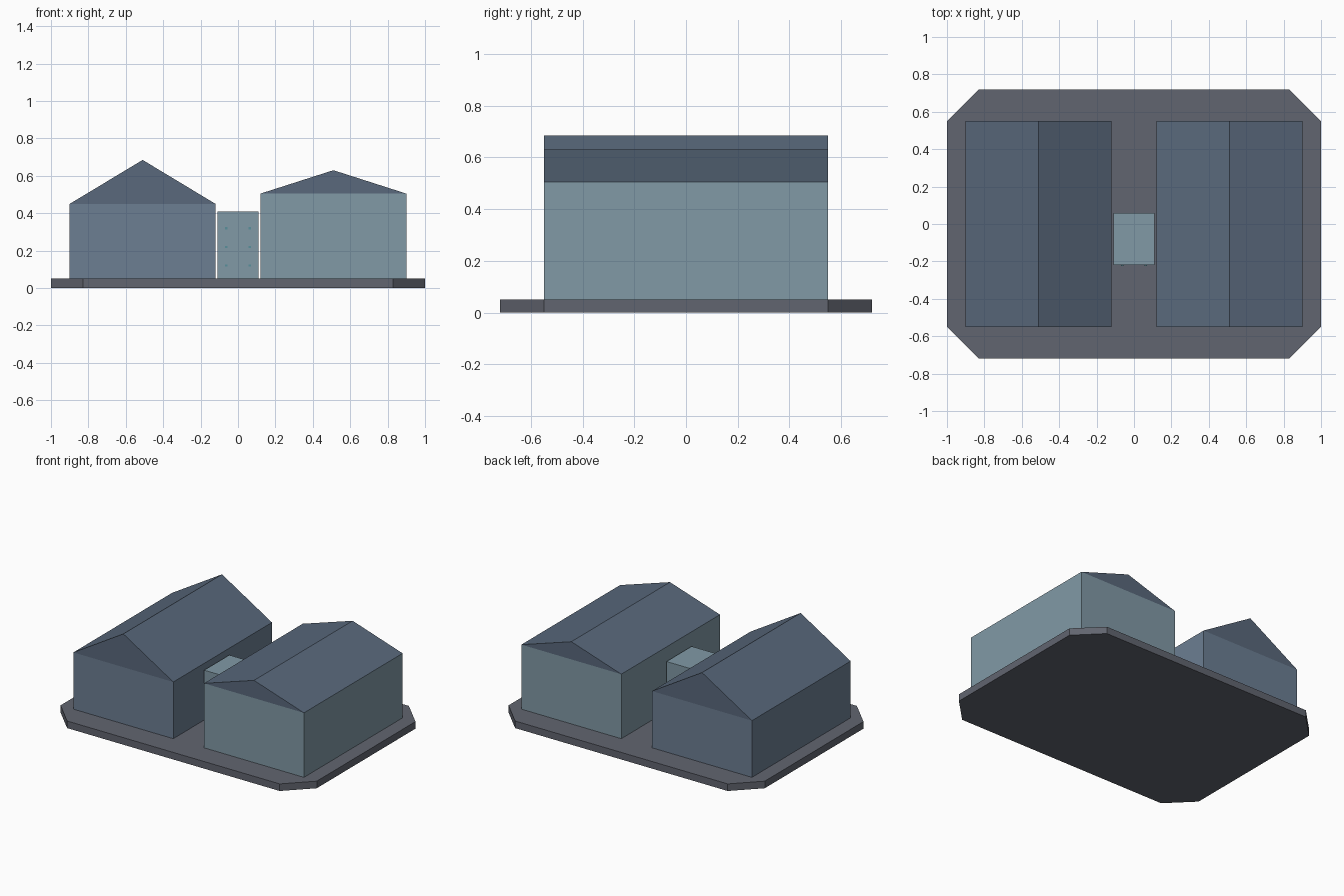
import bpy, bmesh

if "Cube" in bpy.data.objects:
    bpy.data.objects.remove(bpy.data.objects["Cube"])


def material(name, rgb):
    m = bpy.data.materials.new(name)
    m.diffuse_color = (*rgb, 1)
    m.use_nodes = True
    m.node_tree.nodes["Principled BSDF"].inputs["Base Color"].default_value = m.diffuse_color
    return m


ground_mat = material("ground_grey", (0.12, 0.13, 0.16))
roof_mat = material("slate_roof", (0.10, 0.14, 0.20))
blue_wall = material("blue_wall", (0.15, 0.21, 0.29))
teal_wall = material("teal_wall", (0.22, 0.32, 0.38))
teal_dark = material("stud_teal", (0.10, 0.28, 0.33))


def prism(name, points, vector, mat):
    """Extrude a closed 3D outline along a vector."""
    bm = bmesh.new()
    face = bm.faces.new([bm.verts.new(p) for p in points])
    ext = bmesh.ops.extrude_face_region(bm, geom=[face])
    moved = [g for g in ext["geom"] if isinstance(g, bmesh.types.BMVert)]
    bmesh.ops.translate(bm, verts=moved, vec=vector)
    bmesh.ops.recalc_face_normals(bm, faces=bm.faces)
    me = bpy.data.meshes.new(name)
    bm.to_mesh(me)
    bm.free()
    me.materials.append(mat)
    ob = bpy.data.objects.new(name, me)
    bpy.context.collection.objects.link(ob)
    return ob


def box(name, x0, x1, y0, y1, z0, z1, mat):
    outline = [(x0, y0, z0), (x1, y0, z0), (x1, y1, z0), (x0, y1, z0)]
    return prism(name, outline, (0, 0, z1 - z0), mat)


# chamfered ground slab
X, Y, C, BASE = 1.0, 0.72, 0.17, 0.05
slab = [(-X + C, -Y), (X - C, -Y), (X, -Y + C), (X, Y - C),
        (X - C, Y), (-X + C, Y), (-X, Y - C), (-X, -Y + C)]
prism("ground_slab", [(x, y, 0) for x, y in slab], (0, 0, BASE), ground_mat)


# house: walls plus a gabled roof prism
def house(side, x0, x1, eaves, ridge, wall_mat):
    box(side + "_house_walls", x0, x1, -0.55, 0.55, BASE, eaves, wall_mat)
    gable = [(x0, -0.55, eaves), (x1, -0.55, eaves), ((x0 + x1) / 2, -0.55, ridge)]
    prism(side + "_house_roof", gable, (0, 1.1, 0), roof_mat)


house("left", -0.90, -0.12, 0.45, 0.685, blue_wall)
house("right", 0.12, 0.90, 0.505, 0.63, teal_wall)

# connecting block between the houses
box("link_block", -0.11, 0.11, -0.22, 0.06, BASE, 0.41, teal_wall)

# small studs on the front of the link block
for x in (-0.063, 0.063):
    for z in (0.12, 0.22, 0.32):
        box("link_stud", x - 0.006, x + 0.006, -0.224, -0.215,
            z - 0.006, z + 0.006, teal_dark)
